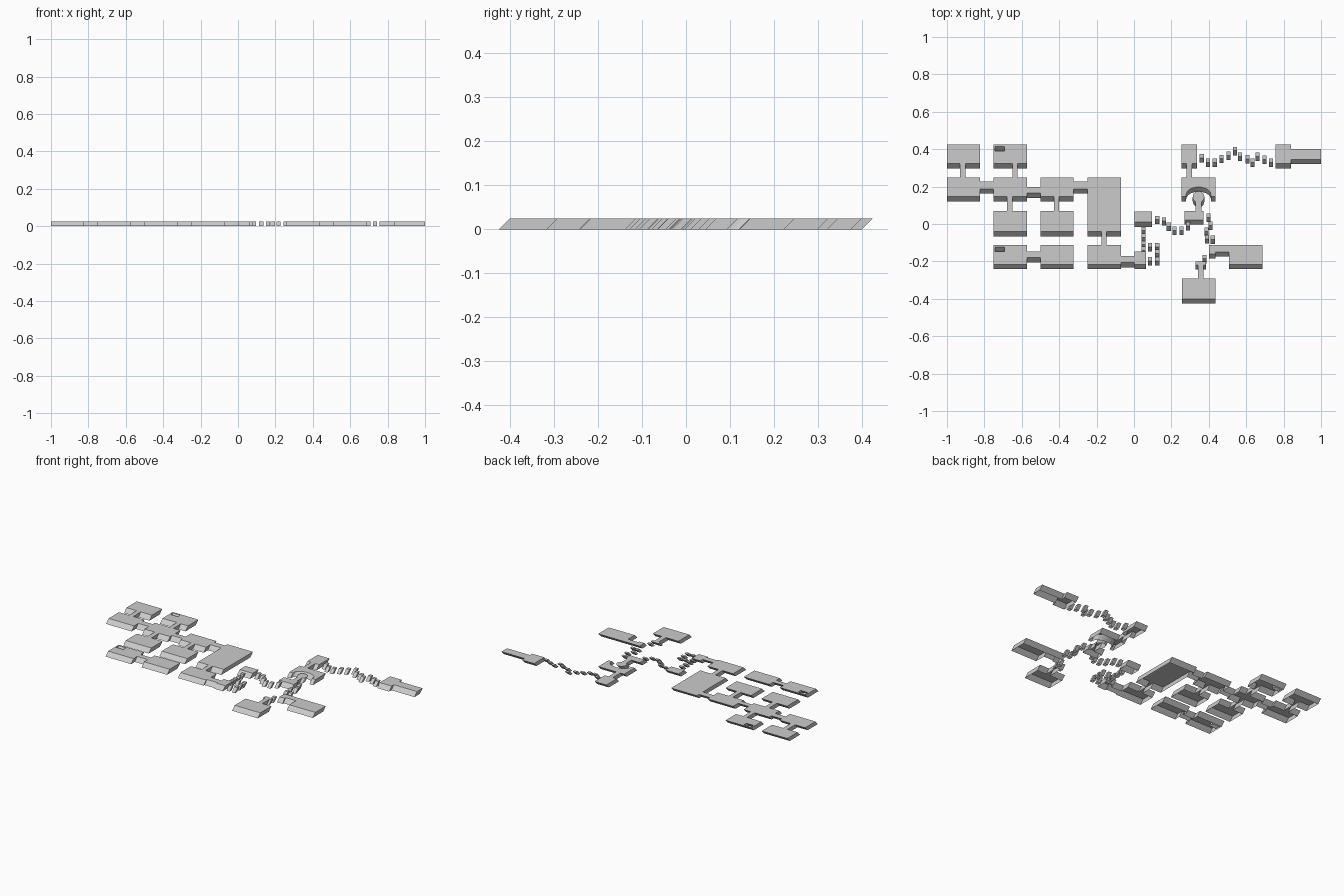
import bpy, bmesh, math

if "Cube" in bpy.data.objects:
    bpy.data.objects.remove(bpy.data.objects["Cube"])

H = 0.025   # thickness; floors are sheared so the base sits H further forward


def finish(name, bm):
    bmesh.ops.remove_doubles(bm, verts=bm.verts, dist=1e-5)
    me = bpy.data.meshes.new(name)
    bm.to_mesh(me)
    bm.free()
    ob = bpy.data.objects.new(name, me)
    bpy.context.collection.objects.link(ob)
    return ob


def wall(bm, a, b):
    """Sheared side wall under the top edge a-b (outline runs anticlockwise)."""
    pts = [(a[0], a[1], H), (a[0], a[1] - H, 0), (b[0], b[1] - H, 0), (b[0], b[1], H)]
    bm.faces.new([bm.verts.new(p) for p in pts])


def slab(bm, outline):
    """Open-bottomed sheared slab from an anticlockwise top outline."""
    bm.faces.new([bm.verts.new((x, y, H)) for x, y in outline])
    for a, b in zip(outline, outline[1:] + outline[:1]):
        wall(bm, a, b)


def floor_plan(name, rects, holes=()):
    """Union of rectangles (x0, x1, y0, y1) minus holes, with outer walls only."""
    every = list(rects) + list(holes)
    xs = sorted({v for r in every for v in r[:2]})
    ys = sorted({v for r in every for v in r[2:]})

    def inside(i, j):
        if not (0 <= i < len(xs) - 1 and 0 <= j < len(ys) - 1):
            return False
        x, y = (xs[i] + xs[i + 1]) / 2, (ys[j] + ys[j + 1]) / 2
        hit = lambda rs: any(r[0] < x < r[1] and r[2] < y < r[3] for r in rs)
        return hit(rects) and not hit(holes)

    bm = bmesh.new()
    for i in range(len(xs) - 1):
        for j in range(len(ys) - 1):
            if not inside(i, j):
                continue
            c = [(xs[i], ys[j]), (xs[i + 1], ys[j]), (xs[i + 1], ys[j + 1]), (xs[i], ys[j + 1])]
            bm.faces.new([bm.verts.new((x, y, H)) for x, y in c])
            for k, (di, dj) in enumerate([(0, -1), (1, 0), (0, 1), (-1, 0)]):
                if not inside(i + di, j + dj):
                    wall(bm, c[k], c[(k + 1) % 4])
    return finish(name, bm)


def stones(name, centres, w=0.022, d=0.02):
    """Row of small stepping blocks, given by the centres of their tops."""
    bm = bmesh.new()
    for x, y in centres:
        slab(bm, [(x - w/2, y - d/2), (x + w/2, y - d/2), (x + w/2, y + d/2), (x - w/2, y + d/2)])
    return finish(name, bm)


# Standard columns and rows of the room grid
A, B, C, D = (-1, -.823), (-.75, -.573), (-.5, -.323), (-.248, -.07)
R1, R2, R3, R4 = (.323, .425), (.146, .248), (-.041, .07), (-.216, -.112)

# West rooms, hall, corridors and the entrance stub
floor_plan("west_rooms", [
    A + R1, A + R2, B + R1, B + R2, C + R2, B + R3, C + R3,
    D + (-.041, .248), D + R4,
    (-.93, -.9, .248, .323), (-.65, -.622, .248, .323),
    (-.823, -.75, .188, .227), (-.573, -.5, .165, .197), (-.323, -.248, .188, .227),
    (-.68, -.65, .07, .146), (-.428, -.4, .07, .146), (-.175, -.147, -.112, -.041),
    (-.07, .004, -.207, -.17), (.004, .063, -.216, -.147),
], [(-.742, -.692, .391, .415)])

# Detached pair of rooms in the south-west
floor_plan("south_rooms", [B + R4, C + R4, (-.573, -.5, -.18, -.147)],
           [(-.742, -.692, -.148, -.123)])

# Small landing and stepping stones
floor_plan("landing", [(.004, .095, .01, .068)])
stones("landing_steps", [(.051, y) for y in (-.025, -.062, -.1, -.131)])
stones("entrance_steps", [(x, y) for x in (.086, .124) for y in (-.112, -.147, -.187)
                          if (x, y) != (.086, -.147)])
stones("middle_steps", [(.124, .034), (.16, .026), (.186, -.003), (.216, -.024),
                        (.254, -.024), (.288, 0)])

# North-east room with arched notch, joined by a corridor to the room above
arch = [(.345 + .066 * math.cos(t), .158 + .04 * math.sin(t))
        for t in [math.pi - k * math.pi / 10 for k in range(11)]]
bm = bmesh.new()
slab(bm, [(.255, .146), (.279, .146)] + arch + [(.411, .146), (.435, .146), (.435, .248),
          (.31, .248), (.31, .323), (.337, .323), (.337, .425), (.255, .425),
          (.255, .323), (.282, .323), (.282, .248), (.255, .248)])
finish("arched_room", bm)

# Room with a round-ended pier reaching into the arch
disc = [(.345 + .031 * math.cos(math.radians(t)), .145 + .031 * math.sin(math.radians(t)))
        for t in range(-60, 241, 30)]
bm = bmesh.new()
slab(bm, [(.27, .022), (.372, .022), (.372, .07), (.36, .07)] + disc + [(.33, .07), (.27, .07)])
finish("round_pier_room", bm)

# North-east stepping stones and end room
stones("north_steps", [(.362, .364), (.396, .34), (.432, .34), (.468, .36), (.505, .377),
                       (.54, .402), (.567, .372), (.607, .358), (.634, .34), (.66, .372),
                       (.698, .356), (.733, .34)])
floor_plan("east_end_room", [(.757, .84, .323, .425), (.84, 1, .345, .4)])

# South-east stepping stones and rooms
stones("south_east_steps", [(.398, .045), (.41, .003), (.388, -.03), (.39, -.07),
                            (.421, -.072), (.376, -.175)])
floor_plan("south_east_room", [(.4, .437, -.16, -.112), (.437, .507, -.15, -.112),
                               (.507, .687, -.216, -.112)])
floor_plan("south_end_room", [(.257, .435, -.4, -.291), (.343, .372, -.291, -.2),
                              (.33, .385, -.218, -.2)])
